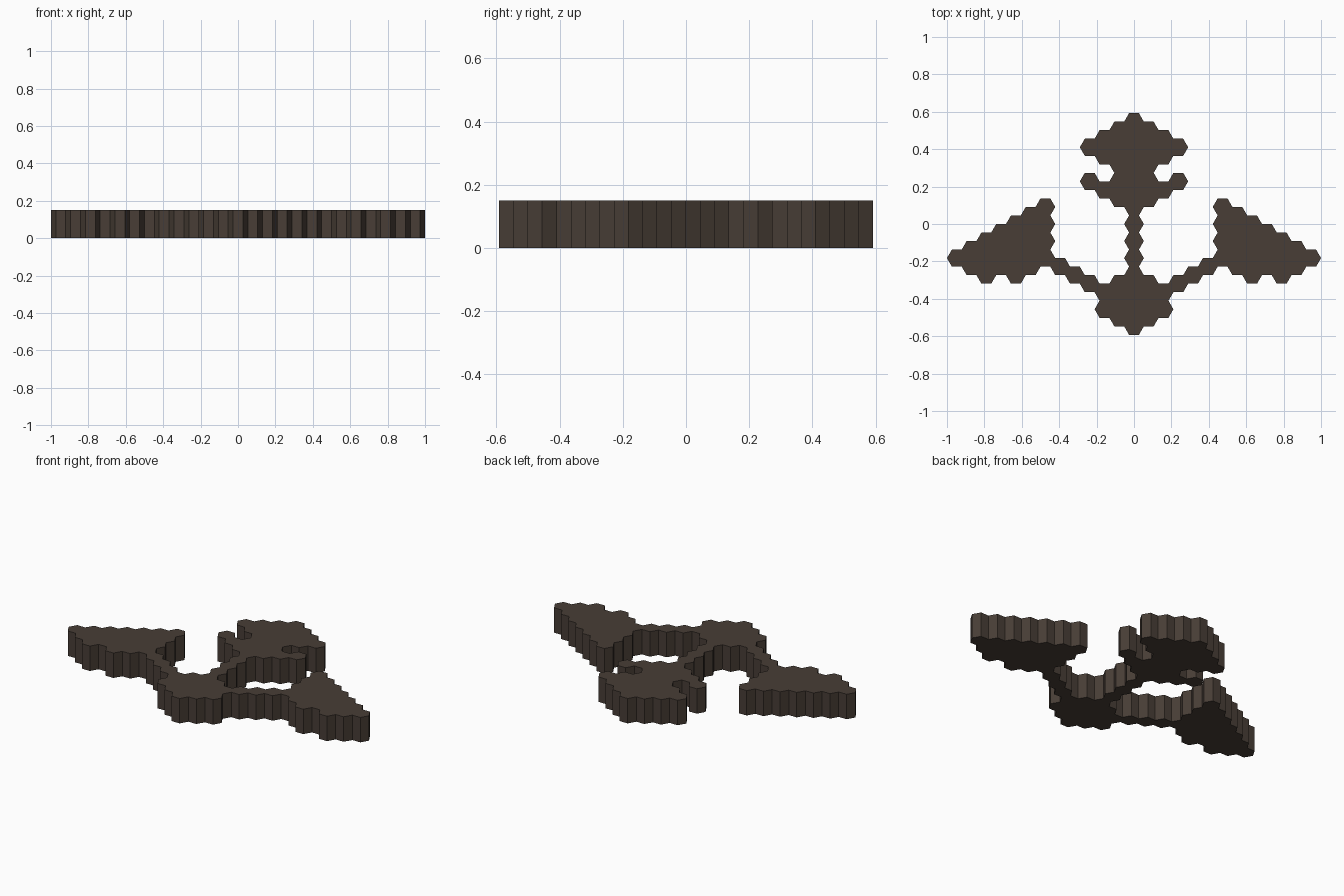
import bpy, bmesh, math

if "Cube" in bpy.data.objects:
    bpy.data.objects.remove(bpy.data.objects["Cube"])

R = 1 / 19                # hexagon radius: 25 columns span 2 units
H = math.sqrt(3) * R      # hexagon height
THICK = 0.15

# Filled runs per column: column -> [(bottom, top)] in hexagon heights
runs = {
    0: [(-6.5, 6.5)],                             # shaft
    1: [(-6, -3), (1, 6)],                        # base and head
    2: [(-5.5, -3.5), (1.5, 2.5), (3.5, 5.5)],
    3: [(-4, -3), (2, 3), (4, 5)],
    4: [(-3.5, -2.5)],                            # thin link
    5: [(-3, -2)],
    6: [(-2.5, 1.5)],                             # side wing
    7: [(-3, 1)],
    8: [(-3.5, 0.5)],
    9: [(-3, 0)],
    10: [(-3.5, -0.5)],
    11: [(-3, -1)],
    12: [(-2.5, -1.5)],
}

bm = bmesh.new()


def hexagon(cx, cy):
    bm.faces.new([bm.verts.new((cx + R * math.cos(math.radians(60 * i)),
                                cy + R * math.sin(math.radians(60 * i)), 0))
                  for i in range(6)])


# Hexagon tiling, mirrored across x = 0
for col, spans in runs.items():
    for lo, hi in spans:
        for i in range(round(hi - lo)):
            for s in ((1, -1) if col else (1,)):
                hexagon(s * col * 1.5 * R, (lo + i + 0.5) * H)
bmesh.ops.remove_doubles(bm, verts=bm.verts[:], dist=R * 0.05)

# Thicken: keep the bottom, raise a copy, walls only on the outline
bottom = bm.faces[:]
res = bmesh.ops.extrude_face_region(bm, geom=bottom, use_keep_orig=True)
top = [v for v in res["geom"] if isinstance(v, bmesh.types.BMVert)]
bmesh.ops.translate(bm, verts=top, vec=(0, 0, THICK))
bmesh.ops.recalc_face_normals(bm, faces=bm.faces[:])

mesh = bpy.data.meshes.new("hex_plate_emblem")
bm.to_mesh(mesh)
bm.free()
plate = bpy.data.objects.new("hex_plate_emblem", mesh)
bpy.context.collection.objects.link(plate)

# Dark brown material
mat = bpy.data.materials.new("dark_brown")
mat.diffuse_color = (0.065, 0.048, 0.037, 1)
mat.use_nodes = True
mat.node_tree.nodes["Principled BSDF"].inputs["Base Color"].default_value = mat.diffuse_color
mesh.materials.append(mat)
